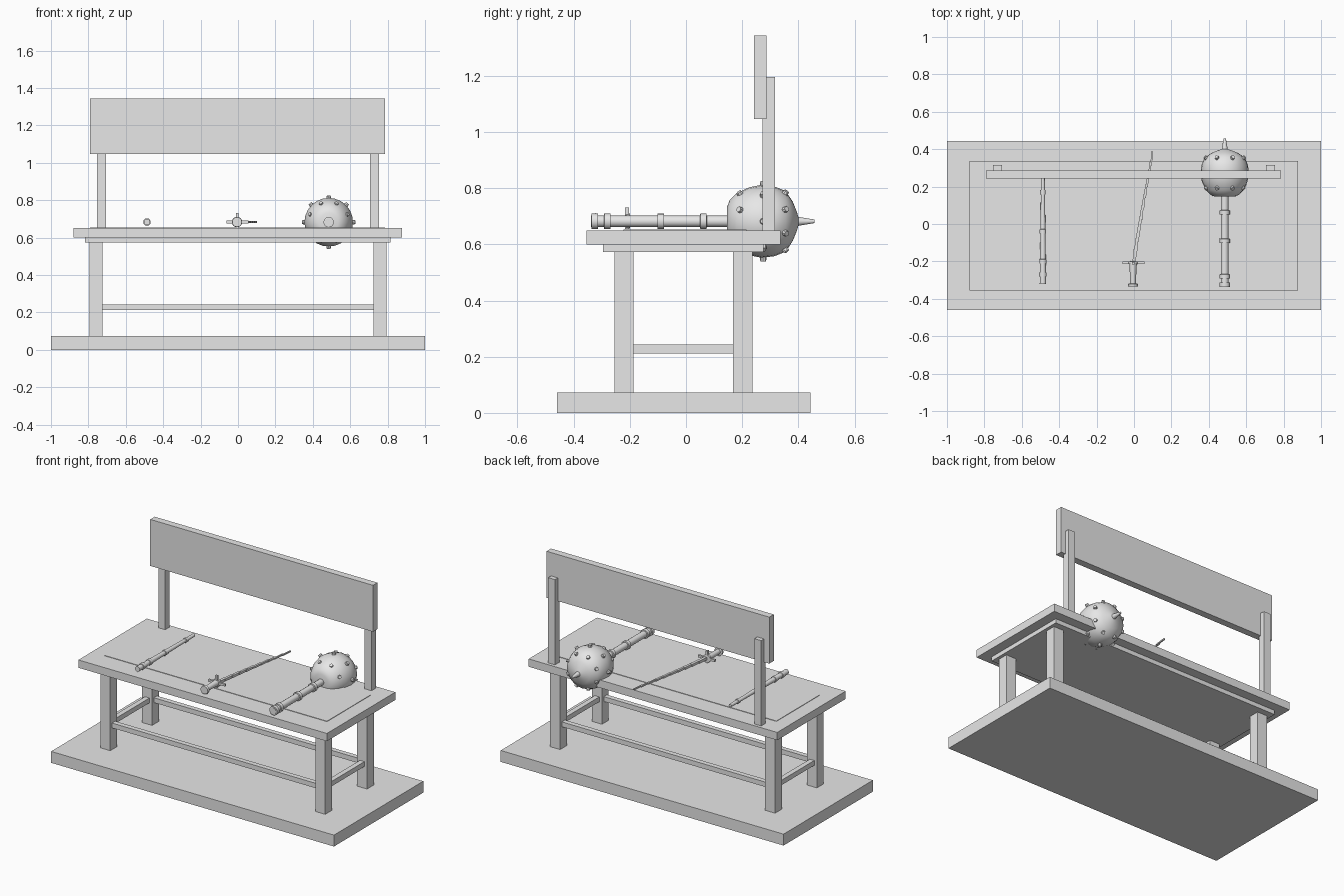
import bpy, bmesh
from math import radians, sin, cos, pi, atan2
from mathutils import Vector, Matrix

cube = bpy.data.objects.get("Cube")
if cube:
    bpy.data.objects.remove(cube, do_unlink=True)

grey = bpy.data.materials.new("plain_grey")
grey.use_nodes = True
grey.diffuse_color = (0.8, 0.8, 0.8, 1)
grey.node_tree.nodes["Principled BSDF"].inputs["Base Color"].default_value = (0.8, 0.8, 0.8, 1)


def finish(name, bm, smooth=False):
    bmesh.ops.recalc_face_normals(bm, faces=bm.faces)
    mesh = bpy.data.meshes.new(name)
    bm.to_mesh(mesh)
    bm.free()
    mesh.materials.append(grey)
    obj = bpy.data.objects.new(name, mesh)
    bpy.context.collection.objects.link(obj)
    if smooth:
        bpy.ops.object.select_all(action='DESELECT')
        obj.select_set(True)
        bpy.context.view_layer.objects.active = obj
        bpy.ops.object.shade_smooth_by_angle(angle=radians(35))
    return obj


def add_box(bm, x, y, z, rot=Matrix()):
    size = Vector((x[1] - x[0], y[1] - y[0], z[1] - z[0]))
    mid = Vector((x[0] + x[1], y[0] + y[1], z[0] + z[1])) / 2
    bmesh.ops.create_cube(bm, size=1, matrix=Matrix.Translation(mid) @ rot @ Matrix.Diagonal(size.to_4d()))


def box(name, x, y, z):
    bm = bmesh.new()
    add_box(bm, x, y, z)
    return finish(name, bm)


def lathe(name, x, z, profile, sides=16):
    """Spin (y, radius) pairs around an axis parallel to y."""
    bm = bmesh.new()
    rings = [[bm.verts.new((x + r * cos(2 * pi * i / sides), y, z + r * sin(2 * pi * i / sides)))
              for i in range(sides)] for y, r in profile]
    for a, b in zip(rings, rings[1:]):
        for i in range(sides):
            j = (i + 1) % sides
            bm.faces.new((a[i], a[j], b[j], b[i]))
    bm.faces.new(rings[0])
    bm.faces.new(rings[-1])
    return finish(name, bm, True)


def rod(start, end, r0, r1, bands, flare):
    """Tapered rod profile with raised bands along it."""
    def radius(y):
        return r0 + (r1 - r0) * (y - start) / (end - start)
    pts = [(start, radius(start))]
    for y in bands:
        for dy, extra in ((-.012, 0), (-.011, flare), (.011, flare), (.012, 0)):
            pts.append((y + dy, radius(y) + extra))
    return pts + [(end, radius(end))]


# Plinth, table top and apron
box("plinth", (-1, 1), (-.459, .443), (0, .073))
box("table_top", (-.88, .877), (-.355, .336), (.6, .65))
box("under_panel", (-.818, .815), (-.295, .276), (.573, .6))
box("top_mat", (-.79, .785), (-.222, .215), (.648, .653))

# Legs, stretchers and back posts
for side, sx in (("right", -1), ("left", 1)):
    cx = sx * .76
    for end, cy in (("front", -.221), ("back", .202)):
        box(f"{end}_{side}_leg", (cx - .035, cx + .035), (cy - .034, cy + .034), (.073, .573))
    box(f"{side}_stretcher", (cx - .016, cx + .016), (-.187, .168), (.212, .243))
    px = sx * .729
    box(f"{side}_back_post", (px - .024, px + .024), (.272, .316), (.65, 1.195))
for end, cy in (("front", -.221), ("back", .202)):
    box(f"{end}_stretcher", (-.725, .725), (cy - .016, cy + .016), (.212, .243))
box("back_board", (-.79, .785), (.242, .287), (1.047, 1.344))

# Mace: handle, head with end spike, and studs
mx, mz, my = .485, .682, .275
lathe("mace_handle", mx, mz, rod(-.338, .17, .021, .02, (-.325, -.28, -.09, .062), .007))
lathe("mace_head", mx, mz, [(.146, .05), (.155, .075), (.18, .1), (.225, .121), (.27, .13), (.315, .124),
                            (.355, .108), (.38, .07), (.395, .033), (.4, .016), (.458, .006)], 24)
bm = bmesh.new()
for lat, shift in ((-38, .5), (0, 0), (36, .5)):
    for i in range(8):
        a, t = (i + shift) * pi / 4, radians(lat)
        out = Vector((cos(a) * cos(t), sin(t), sin(a) * cos(t)))
        place = Matrix.Translation(Vector((mx, my, mz)) + out * .13) @ out.to_track_quat('Z', 'Y').to_matrix().to_4x4()
        bmesh.ops.create_cone(bm, cap_ends=True, segments=8, radius1=.014, radius2=.01, depth=.026, matrix=place)
finish("mace_studs", bm)

# Wand with bands
lathe("wand", -.487, .683, rod(-.32, .25, .017, .01, (-.27, -.2, -.04, .17), .004), 12)

# Dagger: grip, guard and stepped blade
lathe("dagger_grip", -.005, .683, [(-.335, .026), (-.32, .028), (-.318, .016), (-.27, .017),
                                   (-.215, .02), (-.213, .026), (-.2, .026), (-.199, .01)], 12)
bm = bmesh.new()
add_box(bm, (-.062, .056), (-.213, -.2), (.676, .69))
add_box(bm, (-.01, .004), (-.217, -.203), (.655, .731))
finish("dagger_guard", bm)

bm = bmesh.new()
steps = 10
for i in range(steps):
    t = (i + .5) / steps
    cx, cy = .1 * t ** 1.1, -.2 + .58 * t
    w = .009 - .005 * t
    add_box(bm, (cx - w, cx + w), (cy - .038, cy + .038), (.683 - w, .683 + w),
            Matrix.Rotation(-atan2(.06, .58), 4, 'Z'))
finish("dagger_blade", bm)
